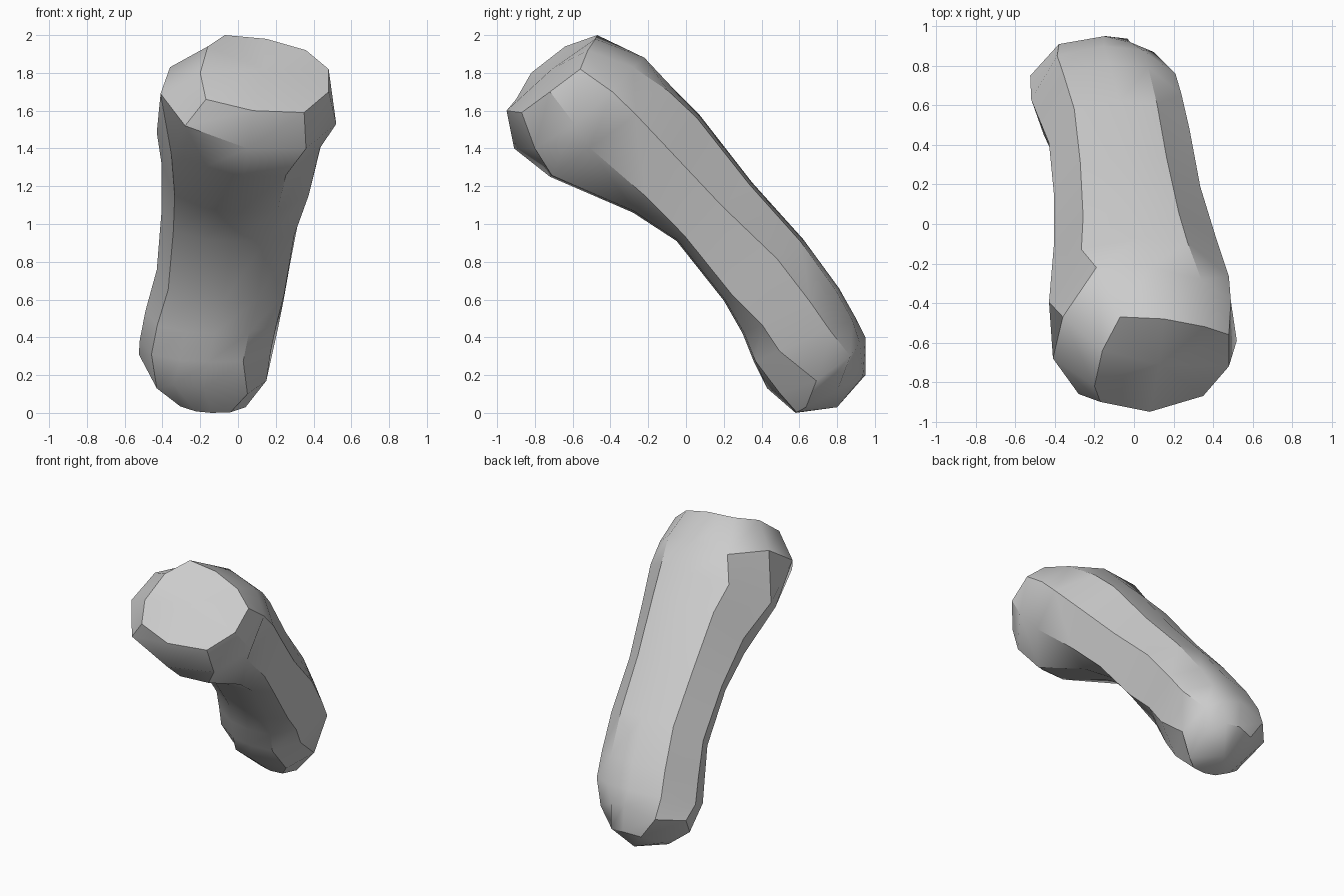
import bpy
import bmesh
import math
from mathutils import Vector

cube = bpy.data.objects.get("Cube")
if cube:
    bpy.data.objects.remove(cube, do_unlink=True)


def make_material(name, color):
    material = bpy.data.materials.new(name)
    material.use_nodes = True
    material.diffuse_color = color
    material.node_tree.nodes["Principled BSDF"].inputs["Base Color"].default_value = color
    return material


def section(top, bottom, middle, half_width, edge=-.8, ridge=.2, under=-.65):
    """Ten-sided cross-section between a top and a bottom (y, z) point.
    ridge and edge set the heights of the two creases on the left side,
    under sets the height of the lower crease on the right side."""
    profile = [(-.64, .82), (0, 1), (.54, .93), (1, ridge), (.9, edge),
               (.5, -.97), (0, -1), (-.42, under - .27), (-.83, under), (-1, 0)]
    top, bottom = Vector(top), Vector(bottom)
    centre, half = (top + bottom) / 2, (top - bottom) / 2
    return [(middle + u * half_width, *(centre + v * half)) for u, v in profile]


def loft(bm, rings, start_tip, end_tip):
    """Skin the rings in order and close both ends with fans."""
    loops = [[bm.verts.new(point) for point in ring] for ring in rings]
    count = len(loops[0])
    for first, second in zip(loops, loops[1:]):
        for i in range(count):
            j = (i + 1) % count
            bm.faces.new((first[i], first[j], second[j], second[i]))
    for loop, tip in ((loops[0], start_tip), (loops[-1], end_tip)):
        centre = bm.verts.new(tip)
        for i in range(count):
            bm.faces.new((loop[i], loop[(i + 1) % count], centre))
    bmesh.ops.recalc_face_normals(bm, faces=bm.faces)


# Slanted head: flat end rim, then the bevelled shoulder
head_rim = [(-.07, -.47, 2), (.15, -.48, 1.98), (.36, -.52, 1.92), (.48, -.56, 1.82),
            (.48, -.72, 1.7), (.35, -.87, 1.59), (.08, -.95, 1.6), (-.17, -.9, 1.66),
            (-.2, -.82, 1.8), (-.16, -.64, 1.94)]
shoulder = [(-.19, -.22, 1.85), (.08, -.22, 1.88), (.34, -.28, 1.83), (.49, -.39, 1.7),
            (.52, -.59, 1.53), (.36, -.8, 1.4), (.05, -.91, 1.4), (-.28, -.86, 1.52),
            (-.41, -.68, 1.69), (-.36, -.47, 1.83)]

# Curved shaft
shaft = [
    section((-.07, 1.72), (-.72, 1.25), .025, .455, -.35, .4, -.5),
    section((.07, 1.58), (-.28, 1.06), .005, .41, -.65),
    section((.35, 1.22), (-.05, .91), -.035, .37),
    section((.62, .92), (.2, .595), -.075, .355, -.8, .35),
    section((.81, .66), (.3, .42), -.125, .365, -.6, .4),
    section((.9, .5), (.36, .27), -.155, .365, -.5, .48),
]

# Rounded foot: widest rim, then the narrower sole
foot_rim = [(-.38, .91, .34), (-.15, .95, .4), (-.02, .92, .37), (.1, .87, .3),
            (.15, .69, .17), (.05, .5, .1), (-.18, .43, .13), (-.34, .46, .15),
            (-.43, .57, .13), (-.525, .75, .31)]
sole = section((.95, .2), (.58, 0), -.14, .2, -.7)

bm = bmesh.new()
loft(bm, [head_rim, shoulder] + shaft + [foot_rim, sole],
     (.13, -.71, 1.82), (-.13, .8, .03))
mesh = bpy.data.meshes.new("bent_shaft")
bm.to_mesh(mesh)
bm.free()
body = bpy.data.objects.new("bent_shaft", mesh)
bpy.context.collection.objects.link(body)
mesh.materials.append(make_material("plain grey", (.6, .6, .6, 1)))

# Soft faces with crisp long creases
bpy.ops.object.select_all(action="DESELECT")
body.select_set(True)
bpy.context.view_layer.objects.active = body
bpy.ops.object.shade_smooth_by_angle(angle=math.radians(35))
